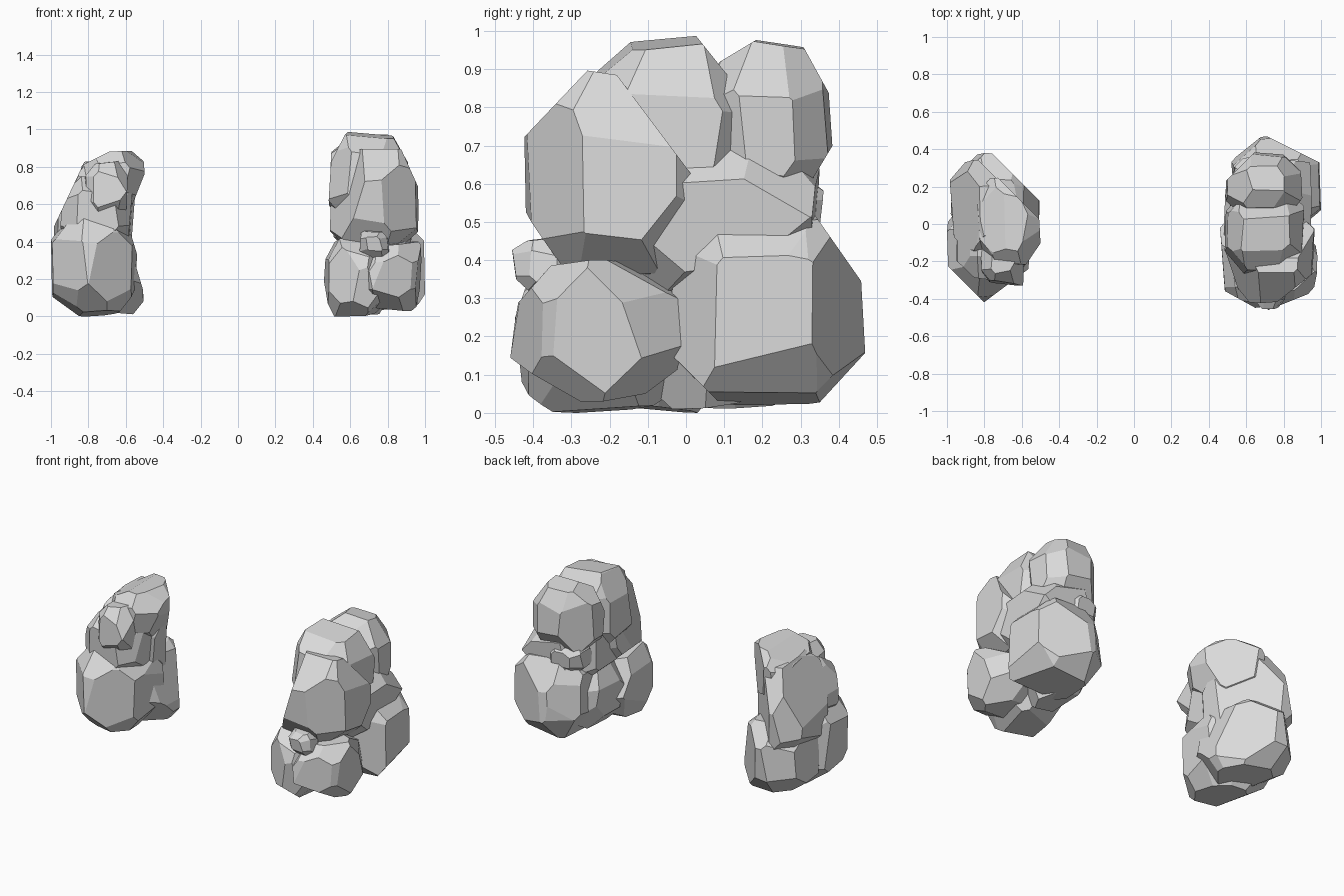
import bpy
import bmesh
import random
from itertools import product
from mathutils import Vector

cube = bpy.data.objects.get("Cube")
if cube:
    bpy.data.objects.remove(cube, do_unlink=True)

# One plain stone colour
stone = bpy.data.materials.new("grey_stone")
stone.use_nodes = True
GREY = (0.7, 0.7, 0.7, 1.0)
stone.diffuse_color = GREY
for node in stone.node_tree.nodes:
    if node.type == "BSDF_PRINCIPLED":
        node.inputs["Base Color"].default_value = GREY


def chisel(bm, point, normal):
    """Slice off everything beyond a plane and cap the opening."""
    bmesh.ops.bisect_plane(
        bm, geom=bm.verts[:] + bm.edges[:] + bm.faces[:], dist=1e-5,
        plane_co=point, plane_no=Vector(normal).normalized(), clear_outer=True)
    rim = [e for e in bm.edges if e.is_boundary]
    if rim:
        bmesh.ops.holes_fill(bm, edges=rim, sides=0)


def rock(name, x, y, z, seed, cuts=(), lean=(0, 0)):
    """Chisel a block into a boulder filling the ranges, then make the
    given (point, normal) cuts in model space."""
    rng = random.Random(seed)
    bm = bmesh.new()
    bmesh.ops.create_cube(bm, size=2.3)
    for direction in product((-1, 0, 1), repeat=3):
        if not any(direction):
            continue
        axis_face = sum(map(abs, direction)) == 1
        wobble = 0.12 if axis_face else 0.25
        n = Vector([c + rng.uniform(-wobble, wobble) for c in direction])
        n.normalize()
        # Distance follows a softened box
        reach = sum(abs(c) ** 1.65 for c in n) ** (1 / 1.65)
        if axis_face or rng.random() < 0.94:
            chisel(bm, n * reach * rng.uniform(0.94, 1.03), n)
    bmesh.ops.remove_doubles(bm, verts=bm.verts[:], dist=0.02)
    for v in bm.verts:
        v.co.x += lean[0] * v.co.z
        v.co.y += lean[1] * v.co.z
    # Fit to the ranges
    for axis, (low, high) in enumerate((x, y, z)):
        values = [v.co[axis] for v in bm.verts]
        start, span = min(values), max(values) - min(values)
        for v in bm.verts:
            v.co[axis] = low + (v.co[axis] - start) / span * (high - low)
    for point, normal in cuts:
        chisel(bm, point, normal)
    bmesh.ops.recalc_face_normals(bm, faces=bm.faces[:])
    mesh = bpy.data.meshes.new(name)
    bm.to_mesh(mesh)
    bm.free()
    mesh.materials.append(stone)
    obj = bpy.data.objects.new(name, mesh)
    bpy.context.collection.objects.link(obj)


# Taller pile on +x: base
rock("tall_rear_base", (0.52, 1.0), (-0.07, 0.48), (0.02, 0.53), 3, cuts=[
    ((0.8, 0.385, 0.45), (0, 1, 0.7)),
    ((0.85, 0.4, 0.2), (0.5, 1, 0)),
    ((0.64, 0.435, 0.2), (-0.8, 1, 0)),
    ((0.96, 0.1, 0.44), (1, 0, 1))])
rock("tall_side_base", (0.48, 0.8), (-0.16, 0.3), (0.01, 0.45), 5)
rock("tall_front_base_left", (0.62, 0.98), (-0.46, 0.0), (0.03, 0.4), 8,
     cuts=[((0.83, -0.415, 0.2), (0.4, -1, 0))])
rock("tall_front_base_right", (0.46, 0.8), (-0.47, 0.02), (0.0, 0.42), 11,
     cuts=[((0.57, -0.405, 0.2), (-0.55, -1, 0)),
           ((0.6, -0.43, 0.3), (0, -1, 0.35))])

# Taller pile: upper stones
rock("tall_front_boulder", (0.49, 0.965), (-0.43, 0.14), (0.35, 0.93), 14, cuts=[
    ((0.7, -0.02, 0.67), (0, 0.8, 0.6)),
    ((0.7, -0.34, 0.81), (0, -1, 0.95)),
    ((0.57, -0.23, 0.62), (-1, -0.4, 0.3)),
    ((0.85, -0.35, 0.6), (0.8, -1, 0)),
    ((0.7, -0.25, 0.895), (0, 0.15, 1)),
    ((0.915, -0.2, 0.8), (1, 0, 0.45))])
rock("tall_core", (0.51, 0.95), (-0.24, 0.35), (0.32, 0.72), 17)
rock("tall_top_slab", (0.485, 0.91), (-0.27, 0.19), (0.46, 0.99), 20, cuts=[
    ((0.7, 0.08, 0.92), (0, 1, 0.8)),
    ((0.7, -0.22, 0.94), (0, -1, 0.9)),
    ((0.55, 0, 0.95), (-1, 0, 1))])
rock("tall_rear_top", (0.49, 0.9), (0.04, 0.39), (0.5, 0.985), 23, cuts=[
    ((0.7, 0.345, 0.89), (0, 1, 0.55)),
    ((0.7, 0.36, 0.66), (0, 1, -0.6)),
    ((0.56, 0.3, 0.8), (-1, 1, 0)),
    ((0.7, 0.14, 0.95), (0, -0.6, 1))])
rock("tall_pebble", (0.65, 0.81), (-0.455, -0.28), (0.31, 0.46), 26)
rock("tall_rear_pebble", (0.53, 0.78), (0.14, 0.36), (0.44, 0.63), 28)

# Shorter pile on -x: base
rock("short_front_base", (-1.0, -0.54), (-0.42, 0.16), (0.0, 0.53), 31, cuts=[
    ((-0.89, -0.33, 0.3), (-1, -1, 0)),
    ((-0.69, -0.335, 0.3), (0.75, -1, 0)),
    ((-0.56, -0.1, 0.4), (1, 0, 0.3))])
rock("short_rear_base", (-0.98, -0.505), (-0.16, 0.38), (0.01, 0.47), 34, cuts=[
    ((-0.64, 0.26, 0.2), (1, 1, 0)),
    ((-0.525, 0, 0.2), (1, 0, 0.3)),
    ((-0.53, 0, 0.05), (1, 0, -0.8))])

# Shorter pile: upper stones
rock("short_rear_boulder", (-0.985, -0.55), (-0.2, 0.35), (0.2, 0.83), 40, cuts=[
    ((-0.9, 0, 0.66), (-1, 0, 0.47)),
    ((-0.73, 0.24, 0.7), (1, 1, 0)),
    ((-0.75, 0.27, 0.7), (0, 1, 0.6))])
rock("short_neck", (-0.95, -0.56), (-0.31, 0.14), (0.36, 0.75), 43, cuts=[
    ((-0.9, -0.1, 0.66), (-1, 0, 0.47))])
rock("short_top", (-0.86, -0.5), (-0.22, 0.25), (0.54, 0.885), 46, lean=(0.15, 0),
     cuts=[((-0.53, 0.05, 0.75), (1, 1, 0)),
           ((-0.54, 0, 0.66), (1, 0, -0.4)),
           ((-0.77, 0, 0.84), (-0.5, 0, 1))])
rock("short_front_block", (-0.82, -0.59), (-0.33, -0.05), (0.5, 0.83), 49)
